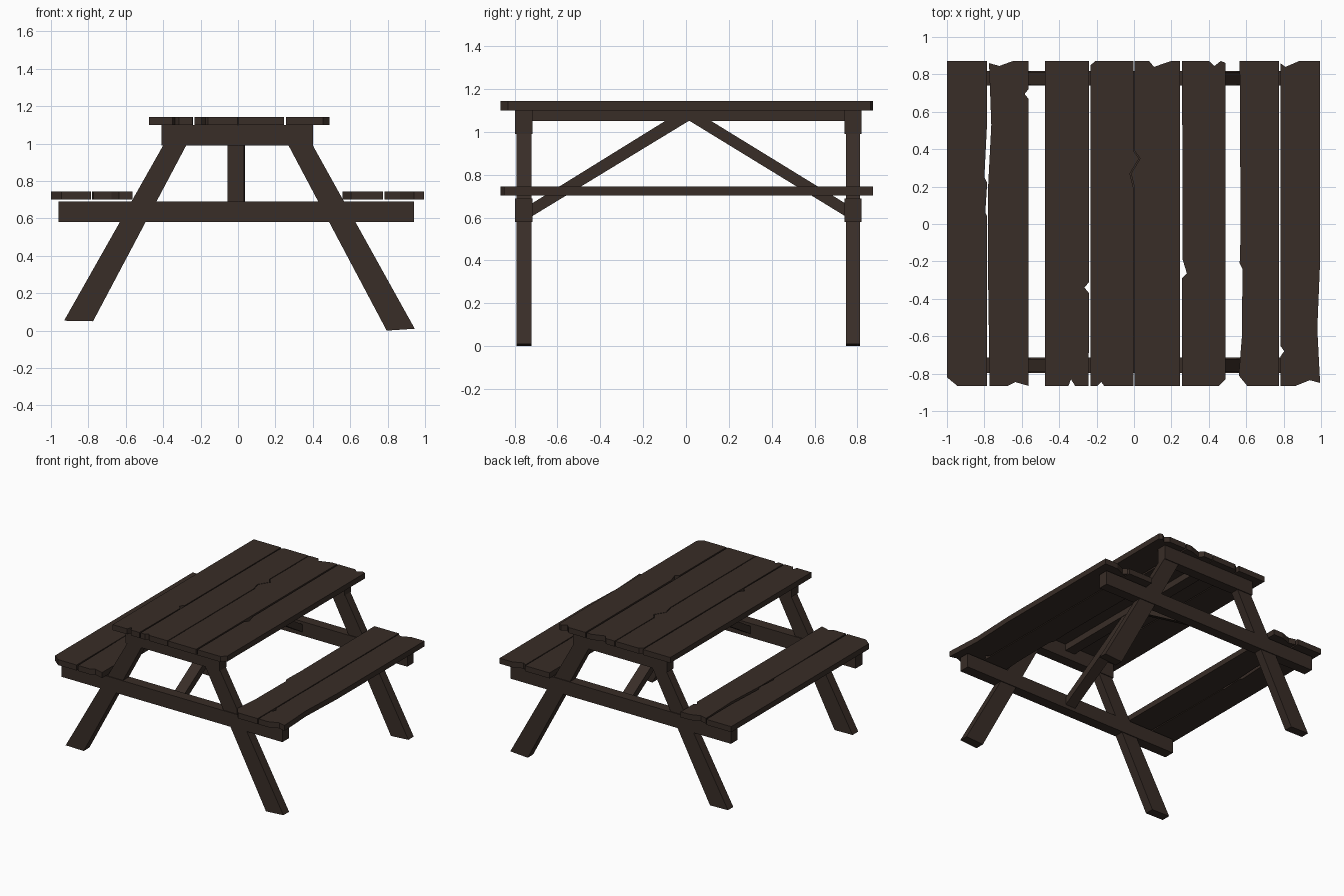
import bpy, bmesh
from mathutils import Vector

if "Cube" in bpy.data.objects:
    bpy.data.objects.remove(bpy.data.objects["Cube"])

wood = bpy.data.materials.new("dark_wood")
wood.diffuse_color = (0.04, 0.026, 0.02, 1)
wood.use_nodes = True
wood.node_tree.nodes["Principled BSDF"].inputs["Base Color"].default_value = wood.diffuse_color


def prism(name, pts, offset):
    """Extrude a flat 3D outline along an offset vector."""
    bm = bmesh.new()
    face = bm.faces.new([bm.verts.new(p) for p in pts])
    new = bmesh.ops.extrude_face_region(bm, geom=[face])["geom"]
    bmesh.ops.translate(bm, vec=Vector(offset),
                        verts=[v for v in new if isinstance(v, bmesh.types.BMVert)])
    bmesh.ops.recalc_face_normals(bm, faces=bm.faces[:])
    me = bpy.data.meshes.new(name)
    bm.to_mesh(me)
    bm.free()
    me.materials.append(wood)
    ob = bpy.data.objects.new(name, me)
    bpy.context.collection.objects.link(ob)
    return ob


def plank(name, z, pts):
    prism(name, [(x, y, z) for x, y in pts], (0, 0, 0.043))


def xz_part(name, y0, y1, pts):
    prism(name, [(x, y0, z) for x, z in pts], (0, y1 - y0, 0))


def yz_part(name, x0, x1, pts):
    prism(name, [(x0, y, z) for y, z in pts], (x1 - x0, 0, 0))


def rect(a0, a1, b0, b1):
    return [(a0, b0), (a1, b0), (a1, b1), (a0, b1)]


T, B = 0.872, -0.865   # plank ends
TOP, SEAT = 1.10, 0.702

# Table top planks with splintered edges (clockwise from top left)
plank("top_plank_1", TOP, [(-.475, T), (-.24, T), (-.24, -.31), (-.265, -.34), (-.24, -.37),
                           (-.243, B), (-.315, B), (-.337, -.83), (-.35, B), (-.475, B)])
plank("top_plank_2", TOP, [(-.232, .85), (-.205, T), (-.002, T), (-.002, .39), (.027, .35),
                           (-.022, .27), (-.002, .19), (-.002, B), (-.16, B), (-.175, -.845),
                           (-.195, B), (-.232, B)])
plank("top_plank_3", TOP, [(.004, T), (.08, T), (.107, .84), (.2, T), (.245, T), (.245, B),
                           (.004, B), (.004, .19), (-.016, .27), (.033, .35), (.004, .39)])
plank("top_plank_4", TOP, [(.257, T), (.4, T), (.43, .845), (.465, T), (.49, .86), (.49, -.83),
                           (.455, B), (.257, B), (.257, -.29), (.283, -.265), (.26, -.19)])

# Bench planks
plank("left_seat_outer", SEAT, [(-1, T), (-.785, T), (-.785, .55), (-.8, .25), (-.785, .22),
                                (-.795, .06), (-.785, .04), (-.785, B), (-.945, B), (-1, -.82)])
plank("left_seat_inner", SEAT, [(-.775, .86), (-.72, .845), (-.645, T), (-.565, T), (-.565, .72),
                                (-.585, .695), (-.565, .67), (-.565, B), (-.635, -.845),
                                (-.675, B), (-.772, B), (-.78, -.3), (-.78, .2), (-.763, .53),
                                (-.77, .72)])
plank("right_seat_inner", SEAT, [(.565, T), (.775, T), (.775, B), (.605, B), (.56, -.81),
                                 (.577, -.6), (.58, -.24), (.565, -.21), (.57, -.05)])
plank("right_seat_outer", SEAT, [(.782, .86), (.81, .84), (.885, T), (.995, T), (.995, -.2),
                                 (.98, -.56), (.995, -.85), (.94, -.835), (.865, B), (.782, B),
                                 (.782, -.71), (.803, -.68), (.782, -.65)])

# End frames: legs, top crossbeam and seat beam
for end, y0, y1 in (("front", -.797, -.715), ("back", .74, .818)):
    xz_part(end + "_top_crossbeam", y0, y1, rect(-.41, .40, .99, TOP))
    xz_part(end + "_seat_beam", y0, y1, rect(-.96, .94, .58, .69))
    ly0, ly1 = y0 + .006, y1 - .006
    xz_part(end + "_left_leg", ly0, ly1,
            [(-.93, .053), (-.775, .05), (-.277, .99), (-.225, 1.09), (-.342, 1.09), (-.40, .99)])
    xz_part(end + "_right_leg", ly0, ly1,
            [(.795, 0), (.945, .01), (.40, .99), (.342, 1.09), (.217, 1.09), (.27, .99)])

# Centre rail under the top and its diagonal braces
yz_part("centre_rail", -.05, .035, rect(-.715, .74, 1.05, TOP))
yz_part("front_brace", -.055, .032, [(-.72, .605), (-.72, .665), (-.09, 1.055), (.02, 1.055)])
yz_part("back_brace", -.05, .038, [(.745, .605), (.745, .665), (.11, 1.055), (.01, 1.055)])
